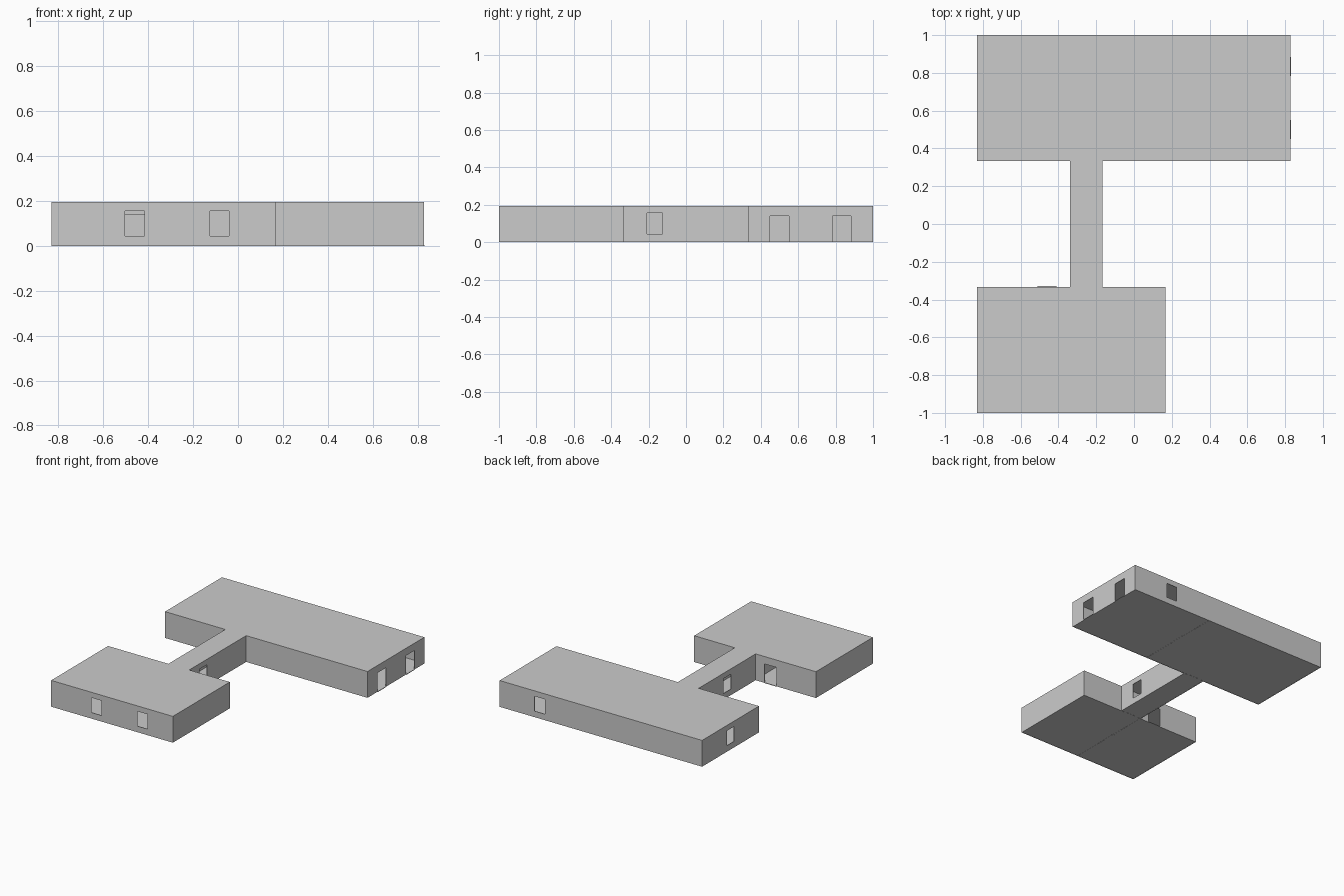
import bpy, bmesh

if "Cube" in bpy.data.objects:
    bpy.data.objects.remove(bpy.data.objects["Cube"])

T = 0.004            # wall and slab thickness
H = 0.195            # building height
DOOR = (0.10, 0.0, 0.14)       # width, bottom, top
WINDOW = (0.085, 0.045, 0.155)


def add_object(name, bm):
    mesh = bpy.data.meshes.new(name)
    bm.to_mesh(mesh)
    bm.free()
    obj = bpy.data.objects.new(name, mesh)
    bpy.context.collection.objects.link(obj)
    return obj


def box(name, x0, x1, y0, y1, z0, z1):
    bm = bmesh.new()
    bmesh.ops.create_cube(bm, size=1)
    bmesh.ops.scale(bm, vec=(x1 - x0, y1 - y0, z1 - z0), verts=bm.verts)
    bmesh.ops.translate(bm, vec=((x0 + x1) / 2, (y0 + y1) / 2, (z0 + z1) / 2), verts=bm.verts)
    return add_object(name, bm)


def wall(name, axis, pos, a, b, openings=()):
    """Upright panel running a..b along 'axis' at 'pos' with rectangular openings."""
    holes = [(c - k[0] / 2, c + k[0] / 2, k[1], k[2]) for c, k in openings]
    us = sorted({a - T / 2, b + T / 2} | {u for h in holes for u in h[:2]})
    zs = sorted({0.0, H} | {z for h in holes for z in h[2:]})
    bm = bmesh.new()

    def point(u, z):
        return (u, pos, z) if axis == 'x' else (pos, u, z)

    for u0, u1 in zip(us, us[1:]):
        for z0, z1 in zip(zs, zs[1:]):
            u, z = (u0 + u1) / 2, (z0 + z1) / 2
            if any(h[0] < u < h[1] and h[2] < z < h[3] for h in holes):
                continue
            bm.faces.new([bm.verts.new(point(*p)) for p in
                          ((u0, z0), (u1, z0), (u1, z1), (u0, z1))])
    bmesh.ops.remove_doubles(bm, verts=bm.verts, dist=1e-5)
    obj = add_object(name, bm)
    mod = obj.modifiers.new("thickness", 'SOLIDIFY')
    mod.thickness = T
    mod.offset = 0
    # Door sills stand slightly proud of the wall
    for c, k in openings:
        if k is DOOR:
            u0, u1 = c - k[0] / 2, c + k[0] / 2
            lo, hi = pos - 0.006, pos + 0.006
            if axis == 'x':
                box(name + "_sill", u0, u1, lo, hi, 0, T)
            else:
                box(name + "_sill", lo, hi, u0, u1, 0, T)


# Plan lines (wall centres)
W, E = -0.83, 0.826
S, N = -0.998, 0.998
SI, NI = -0.335, 0.336          # inner walls of the two wings
CL, CR = -0.336, -0.169         # corridor sides
SE, MID = 0.164, 0.166          # south wing east end, north wing partition

# North wing
wall("north_wing_back_wall", 'x', N, W, E, [(0.5, WINDOW)])
wall("north_wing_front_wall", 'x', NI, W, E, [(-0.25, DOOR)])
wall("north_wing_left_wall", 'y', W, NI, N, [(0.667, WINDOW)])
wall("north_wing_right_wall", 'y', E, NI, N, [(0.5, DOOR), (0.833, DOOR)])
wall("north_wing_partition", 'y', MID, NI, N, [(0.667, DOOR)])

# South wing
wall("south_wing_front_wall", 'x', S, W, SE, [(-0.46, WINDOW), (-0.083, WINDOW)])
wall("south_wing_back_wall", 'x', SI, W, SE, [(-0.46, DOOR), (-0.25, DOOR)])
wall("south_wing_left_wall", 'y', W, S, SI)
wall("south_wing_right_wall", 'y', SE, S, SI)
wall("south_wing_partition", 'y', CL, S, SI, [(-0.667, DOOR)])

# Corridor
wall("corridor_left_wall", 'y', CL, SI, NI, [(0.0, WINDOW)])
wall("corridor_right_wall", 'y', CR, SI, NI, [(-0.167, WINDOW)])

# Floor and roof slab for every room
rooms = {
    "north_left_room": (W, MID, NI, N),
    "north_right_room": (MID, E, NI, N),
    "south_left_room": (W, CL, S, SI),
    "south_right_room": (CL, SE, S, SI),
    "corridor": (CL, CR, SI, NI),
}
for room, (x0, x1, y0, y1) in rooms.items():
    h = T / 2
    box(room + "_floor", x0 + h, x1 - h, y0 + h, y1 - h, 0.001, T)
    box(room + "_roof", x0, x1, y0, y1, H - T, H)
